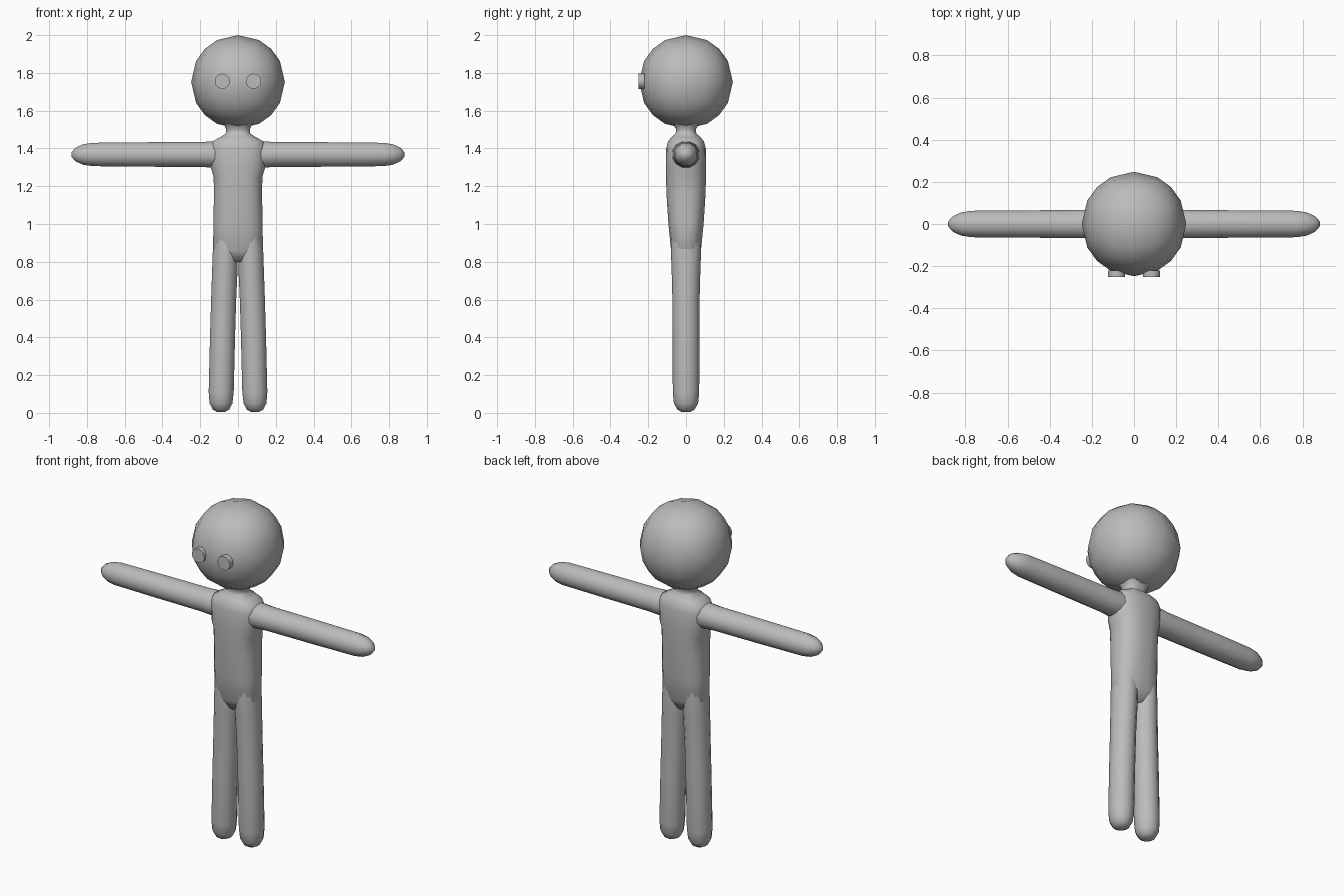
import bpy, bmesh, math
from mathutils import Vector, Matrix

if "Cube" in bpy.data.objects:
    bpy.data.objects.remove(bpy.data.objects["Cube"], do_unlink=True)

grey = bpy.data.materials.new("plain grey")
grey.use_nodes = True
COLOUR = (0.5, 0.5, 0.5, 1)
grey.diffuse_color = COLOUR
grey.node_tree.nodes["Principled BSDF"].inputs["Base Color"].default_value = COLOUR


def finish(name, bm, angle):
    bmesh.ops.recalc_face_normals(bm, faces=bm.faces)
    mesh = bpy.data.meshes.new(name)
    bm.to_mesh(mesh)
    bm.free()
    mesh.materials.append(grey)
    obj = bpy.data.objects.new(name, mesh)
    bpy.context.collection.objects.link(obj)
    mesh.shade_smooth()
    mesh.set_sharp_from_angle(angle=math.radians(angle))
    return obj


def loft(name, rings, place, sides, power=1.0):
    """Skin a tube over rings of (height, offset, radius u, radius v)."""
    bm = bmesh.new()
    loops = []
    for h, off, ru, rv in rings:
        loop = []
        for i in range(sides):
            a = 2 * math.pi * (i + 0.5) / sides
            c, s = math.cos(a), math.sin(a)
            u = off + ru * math.copysign(abs(c) ** power, c)
            v = rv * math.copysign(abs(s) ** power, s)
            loop.append(bm.verts.new(place(u, v, h)))
        loops.append(loop)
    for low, high in zip(loops, loops[1:]):
        for i in range(sides):
            j = (i + 1) % sides
            bm.faces.new((low[i], low[j], high[j], high[i]))
    bm.faces.new(loops[0])
    bm.faces.new(loops[-1])
    return finish(name, bm, 75)


# Torso and neck in one tapering form
torso = [(0.80, 0, 0.09, 0.05), (0.86, 0, 0.134, 0.080), (1.00, 0, 0.131, 0.094),
         (1.15, 0, 0.129, 0.104), (1.25, 0, 0.130, 0.107), (1.30, 0, 0.146, 0.107),
         (1.40, 0, 0.150, 0.106), (1.437, 0, 0.138, 0.096), (1.46, 0, 0.095, 0.078),
         (1.478, 0, 0.066, 0.056), (1.50, 0, 0.063, 0.052), (1.53, 0, 0.076, 0.070),
         (1.56, 0, 0.11, 0.11)]
loft("torso_and_neck", torso, lambda u, v, h: Vector((u, v, h)), 20, 0.8)

# Head: a coarse faceted ball with soft shading
bm = bmesh.new()
bmesh.ops.create_cube(bm, size=2)
bmesh.ops.subdivide_edges(bm, edges=bm.edges[:], cuts=3, use_grid_fill=True)
for vert in bm.verts:
    vert.co = vert.co.normalized() * 0.248
    vert.co.z += 1.752
finish("head", bm, 75)

leg = [(0.005, 0.090, 0.022, 0.024), (0.018, 0.090, 0.045, 0.046), (0.05, 0.090, 0.062, 0.064),
       (0.11, 0.089, 0.068, 0.070), (0.40, 0.082, 0.068, 0.071), (0.60, 0.076, 0.068, 0.072),
       (0.75, 0.070, 0.069, 0.076), (0.86, 0.067, 0.068, 0.080), (0.98, 0.064, 0.060, 0.074)]
arm = [(0.05, 0, 0.064, 0.068), (0.13, 0, 0.072, 0.075), (0.20, 0, 0.068, 0.070),
       (0.50, 0, 0.067, 0.067), (0.77, 0, 0.064, 0.065), (0.82, 0, 0.056, 0.057),
       (0.86, 0, 0.038, 0.038), (0.882, 0, 0.012, 0.012)]

for side, label in ((1, "left"), (-1, "right")):
    # Leg with a rounded foot
    loft(label + "_leg", leg, lambda u, v, h: Vector((side * u, v, h)), 14)
    # Arm stretched sideways with a blunt tip
    loft(label + "_arm", arm, lambda u, v, h: Vector((side * h, v, 1.368 + u)), 12)
    # Eye disc set into the face
    bm = bmesh.new()
    bmesh.ops.create_cone(bm, cap_ends=True, segments=24, radius1=0.04, radius2=0.04, depth=0.03,
                          matrix=Matrix.Translation((side * 0.083, -0.236, 1.756))
                          @ Matrix.Rotation(math.pi / 2, 4, "X"))
    finish(label + "_eye", bm, 30)
